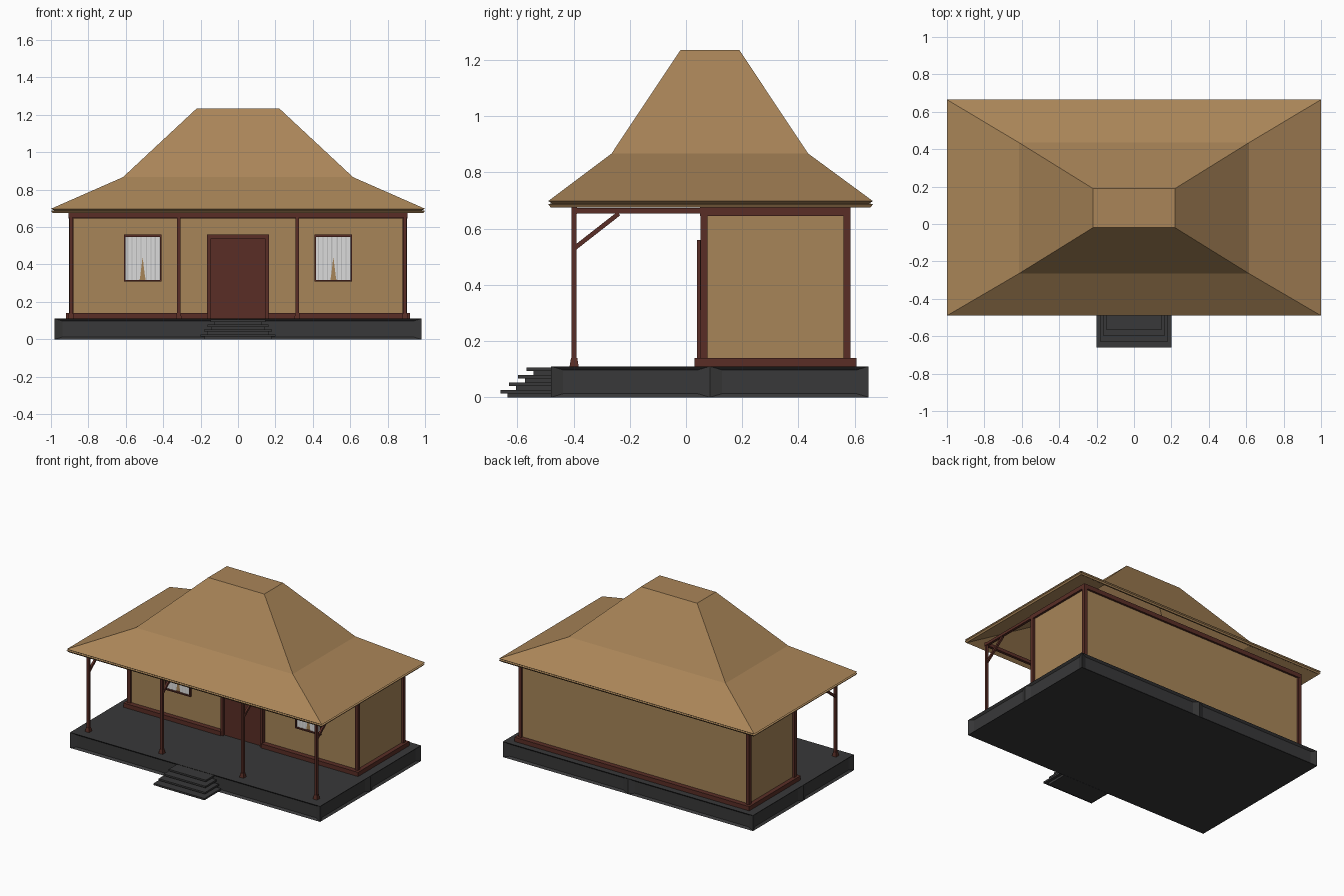
import bpy, bmesh, math
from mathutils import Vector

if "Cube" in bpy.data.objects:
    bpy.data.objects.remove(bpy.data.objects["Cube"])


def material(name, rgb):
    m = bpy.data.materials.new(name)
    m.diffuse_color = (*rgb, 1)
    m.use_nodes = True
    m.node_tree.nodes["Principled BSDF"].inputs["Base Color"].default_value = m.diffuse_color
    return m


THATCH = material("thatch_tan", (0.40, 0.235, 0.098))
WALL = material("wall_tan", (0.39, 0.235, 0.098))
WOOD = material("dark_red_wood", (0.10, 0.027, 0.019))
STONE = material("dark_stone", (0.040, 0.040, 0.041))
CLOTH = material("white_curtain", (0.72, 0.72, 0.72))


def finish(name, bm, mat, normals=True):
    if normals:
        bmesh.ops.recalc_face_normals(bm, faces=bm.faces)
    me = bpy.data.meshes.new(name)
    bm.to_mesh(me)
    bm.free()
    me.materials.append(mat)
    ob = bpy.data.objects.new(name, me)
    bpy.context.collection.objects.link(ob)
    return ob


def add_box(bm, x0, x1, y0, y1, z0, z1):
    r = bmesh.ops.create_cube(bm, size=1)
    for v in r["verts"]:
        v.co = ((x0 + x1) / 2 + v.co.x * (x1 - x0),
                (y0 + y1) / 2 + v.co.y * (y1 - y0),
                (z0 + z1) / 2 + v.co.z * (z1 - z0))
    return r["verts"]


def boxes(name, mat, *dims):
    bm = bmesh.new()
    for d in dims:
        add_box(bm, *d)
    return finish(name, bm, mat)


# Roof: stacked rectangular rings, outer skin, notched eave, inner skin
rings = [  # half width, front y, back y, z
    (0.22, -0.02, 0.19, 1.235),
    (0.615, -0.265, 0.435, 0.867),
    (1.0, -0.49, 0.665, 0.698),
    (0.985, -0.478, 0.653, 0.690),
    (1.0, -0.49, 0.665, 0.687),
    (0.992, -0.482, 0.657, 0.676),
    (0.605, -0.255, 0.425, 0.845),
    (0.21, -0.01, 0.18, 1.21),
]
bm = bmesh.new()
loops = [[bm.verts.new(c) for c in ((-w, a, z), (w, a, z), (w, b, z), (-w, b, z))]
         for w, a, b, z in rings]
for lo, hi in zip(loops, loops[1:]):
    for i in range(4):
        j = (i + 1) % 4
        bm.faces.new((lo[i], lo[j], hi[j], hi[i]))
bm.faces.new(loops[0])
bm.faces.new(loops[-1])
finish("roof", bm, THATCH)

# Foundation: slab with two recessed panels per side
bm = bmesh.new()
add_box(bm, -0.98, 0.98, -0.48, 0.65, 0, 0.11)
for co, no in (((0, 0, 0), (1, 0, 0)), ((0, 0.085, 0), (0, 1, 0))):
    bmesh.ops.bisect_plane(bm, geom=bm.verts[:] + bm.edges[:] + bm.faces[:],
                           plane_co=co, plane_no=no)
bmesh.ops.recalc_face_normals(bm, faces=bm.faces)
sides = [f for f in bm.faces if abs(f.normal.z) < 0.5]
bmesh.ops.inset_individual(bm, faces=sides, thickness=0.018)
for f in sides:
    n = f.normal.copy()
    c = f.calc_center_median()
    along = Vector((0, 0, 1)).cross(n)
    for v in f.verts:
        side = math.copysign(1, (v.co - c).dot(along))
        v.co -= along * side * 0.03 + n * 0.014
finish("foundation", bm, STONE)

# Steps: thin treads over set-back risers
dims = []
for i in range(4):
    w, y, z = 0.2 - 0.018 * i, -0.66 + 0.031 * i, 0.026 + 0.0265 * i
    dims.append((-w, w, y, -0.475, z - 0.012, z))
    dims.append((-w + 0.02, w - 0.02, y + 0.025, -0.475, z - 0.027, z - 0.012))
boxes("front_steps", STONE, *dims)

# House body
boxes("walls", WALL, (-0.89, 0.89, 0.065, 0.572, 0.11, 0.67))

# Timber frame: corner posts, sill and top plate
posts = [(x - 0.0125, x + 0.0125, y - 0.0125, y + 0.0125, 0.11, 0.675)
         for x in (-0.892, 0.892) for y in (0.064, 0.573)]
boxes("corner_posts", WOOD, *posts)
boxes("sill_beams", WOOD,
      (-0.92, -0.16, 0.03, 0.075, 0.11, 0.14), (0.16, 0.92, 0.03, 0.075, 0.11, 0.14),
      (-0.92, 0.92, 0.56, 0.606, 0.11, 0.14),
      (-0.92, -0.875, 0.075, 0.56, 0.11, 0.14), (0.875, 0.92, 0.075, 0.56, 0.11, 0.14))
boxes("top_plates", WOOD,
      (-0.905, 0.905, 0.05, 0.08, 0.645, 0.676), (-0.905, 0.905, 0.558, 0.586, 0.645, 0.676),
      (-0.905, -0.88, 0.08, 0.558, 0.645, 0.676), (0.88, 0.905, 0.08, 0.558, 0.645, 0.676))

# Door
boxes("door_leaf", WOOD, (-0.15, 0.15, 0.055, 0.07, 0.11, 0.545))
boxes("door_frame", WOOD, (-0.165, -0.145, 0.04, 0.07, 0.11, 0.56),
      (0.145, 0.165, 0.04, 0.07, 0.11, 0.56), (-0.145, 0.145, 0.04, 0.07, 0.54, 0.56))

# Windows: thin frame and a pair of pleated curtains parting at the bottom
for side, cx in (("left", -0.51), ("right", 0.51)):
    h, z0, z1, t = 0.1, 0.31, 0.56, 0.008
    boxes(side + "_window_frame", WOOD,
          (cx - h, cx - h + t, 0.05, 0.067, z0, z1), (cx + h - t, cx + h, 0.05, 0.067, z0, z1),
          (cx - h, cx + h, 0.05, 0.067, z0, z0 + t), (cx - h, cx + h, 0.05, 0.067, z1 - t * 1.5, z1))
    bm = bmesh.new()
    for s in (-1, 1):
        cols = []
        for i in range(17):
            d = 0.094 * i / 16
            y = 0.0605 + 0.0015 * (-1) ** (i // 2)
            bottom = z0 + 0.13 * max(0, 1 - d / 0.016)
            cols.append([bm.verts.new((cx + s * d, y, z)) for z in (bottom, z1 - 0.01)])
        for a, b in zip(cols, cols[1:]):
            quad = (a[0], b[0], b[1], a[1])
            bm.faces.new(quad if s > 0 else quad[::-1])
    finish(side + "_curtains", bm, CLOTH, normals=False)

# Porch: posts with flared feet, beams and diagonal braces
PY = -0.398
post_x = (-0.893, -0.317, 0.317, 0.893)
for n, x in enumerate(post_x, 1):
    bm = bmesh.new()
    add_box(bm, x - 0.009, x + 0.009, PY - 0.009, PY + 0.009, 0.11, 0.675)
    foot = add_box(bm, x - 0.016, x + 0.016, PY - 0.016, PY + 0.016, 0.11, 0.14)
    for v in foot:
        if v.co.z > 0.13:
            v.co.x = x + (v.co.x - x) * 0.7
            v.co.y = PY + (v.co.y - PY) * 0.7
    finish(f"porch_post_{n}", bm, WOOD)
    # brace runs from the post up to the tie beam
    brace = boxes(f"porch_brace_{n}", WOOD, (-0.007, 0.007, -0.1, 0.1, -0.008, 0.008))
    brace.location = (x, -0.318, 0.592)
    brace.rotation_euler.x = math.atan2(0.125, 0.16)
boxes("porch_front_beam", WOOD, (-0.905, 0.905, PY - 0.01, PY + 0.01, 0.652, 0.675))
boxes("porch_tie_beams", WOOD,
      *[(x - 0.009, x + 0.009, PY, 0.06, 0.654, 0.673) for x in post_x])
